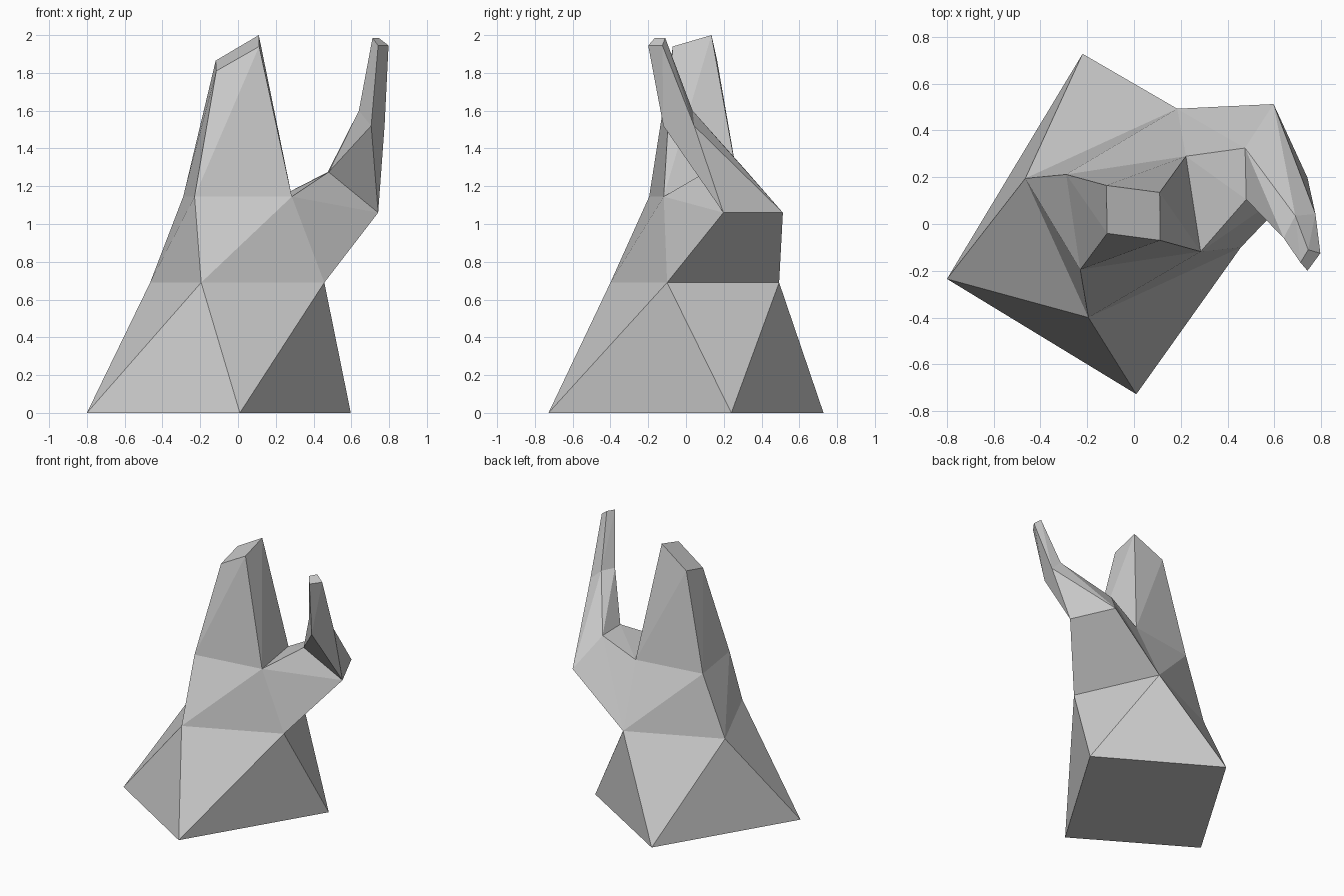
import bpy
import bmesh

if "Cube" in bpy.data.objects:
    bpy.data.objects.remove(bpy.data.objects["Cube"])

bm = bmesh.new()


def ring(points):
    return [bm.verts.new(p) for p in points]


def skin(lower, upper, skip=None):
    """Join two four-sided rings with flat triangles along the twist."""
    n = len(lower)
    for i in range(n):
        if i == skip:
            continue
        j = (i + 1) % n
        bm.faces.new((lower[i], lower[j], upper[j]))
        bm.faces.new((lower[i], upper[j], upper[i]))


# Main trunk: twisted square base tapering to a slanted top
base = ring([(-.80, -.235, 0), (.01, -.728, 0), (.597, .24, 0), (-.22, .728, 0)])
waist = ring([(-.465, .195, .69), (-.195, -.40, .69), (.457, -.10, .69), (.185, .493, .69)])
shoulder = ring([(-.29, .212, 1.145), (-.23, -.195, 1.145), (.285, -.118, 1.145), (.222, .29, 1.145)])
top = ring([(-.118, .165, 1.865), (-.115, -.04, 1.81), (.112, -.07, 1.94), (.11, .135, 2.0)])
skin(base, waist)
skin(waist, shoulder, skip=2)   # the branch grows out of this side
skin(shoulder, top)
bm.faces.new(base[::-1])
bm.faces.new(top)

# Side branch: extruded from the open side, bending upward
root = [waist[2], waist[3], shoulder[3], shoulder[2]]
elbow = ring([(.742, .198, 1.06), (.597, .513, 1.06), (.475, .325, 1.275), (.48, .105, 1.275)])
wrist = ring([(.705, -.12, 1.52), (.776, .043, 1.52), (.69, .035, 1.60), (.64, -.06, 1.60)])
tip = ring([(.742, -.20, 1.945), (.797, -.125, 1.945), (.745, -.11, 1.985), (.712, -.165, 1.985)])
for a, b in ((root, elbow), (elbow, wrist), (wrist, tip)):
    skin(a, b)
bm.faces.new(tip)

bmesh.ops.recalc_face_normals(bm, faces=bm.faces[:])
mesh = bpy.data.meshes.new("branched_stump")
bm.to_mesh(mesh)
bm.free()
bpy.context.collection.objects.link(bpy.data.objects.new("branched_stump", mesh))
